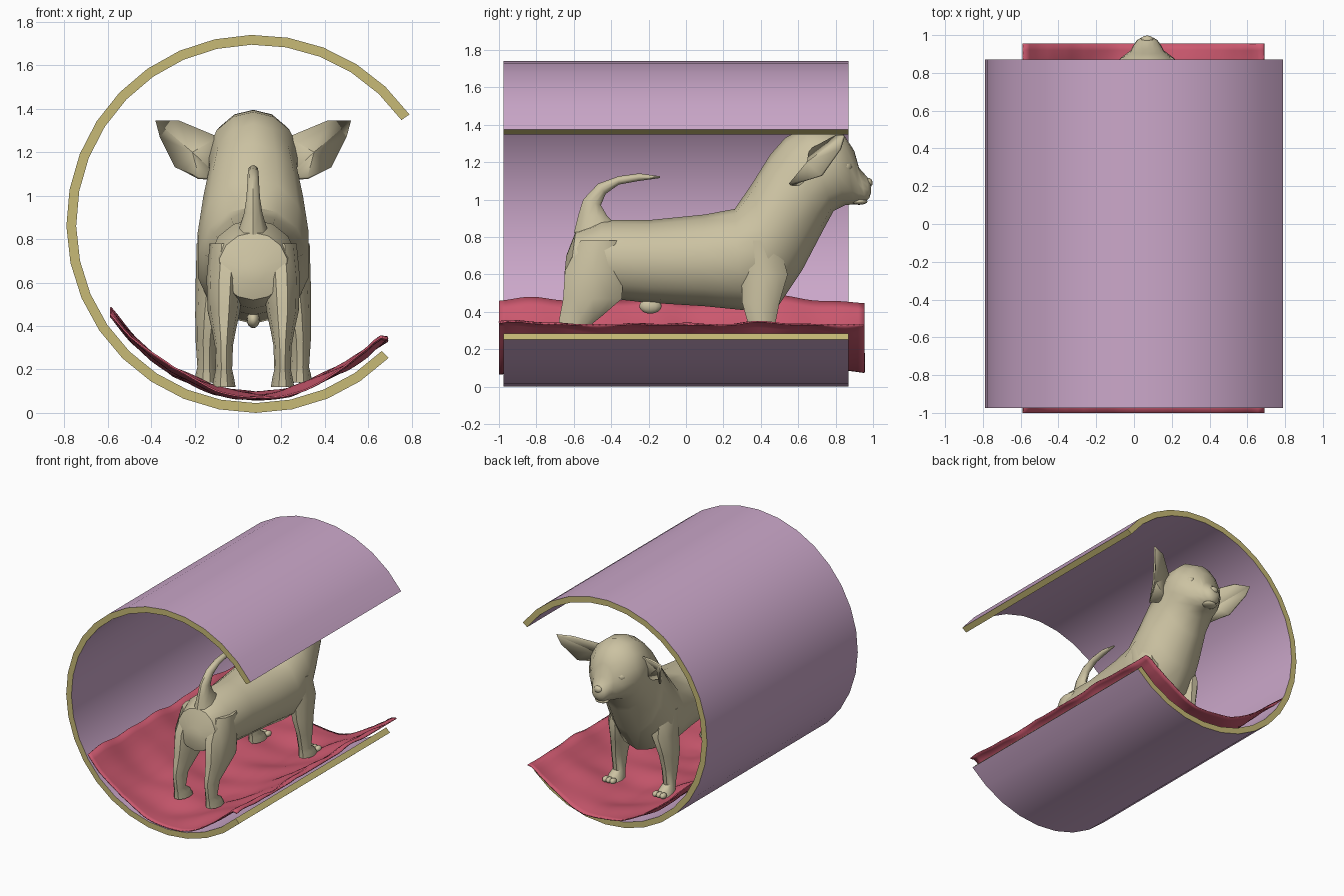
import bpy, bmesh
from math import sin, cos, pi, radians, sqrt
from mathutils import Vector as V

if "Cube" in bpy.data.objects:
    bpy.data.objects.remove(bpy.data.objects["Cube"])

CX, CZ, R, WALL = 0.08, 0.87, 0.87, 0.045   # tube axis and size
DX = 0.07                                   # dog centre line


def material(name, rgb):
    m = bpy.data.materials.new(name)
    m.use_nodes = True
    m.diffuse_color = (*rgb, 1)
    m.node_tree.nodes["Principled BSDF"].inputs["Base Color"].default_value = (*rgb, 1)
    return m


mauve = material("mauve", (0.60, 0.39, 0.59))
straw = material("straw", (0.57, 0.49, 0.18))
rose = material("rose", (0.61, 0.10, 0.16))
cream = material("cream", (0.60, 0.54, 0.36))


def finish(name, bm, mats, angle=40, normals=True):
    if normals:
        bmesh.ops.recalc_face_normals(bm, faces=bm.faces[:])
    me = bpy.data.meshes.new(name)
    bm.to_mesh(me)
    bm.free()
    for m in mats:
        me.materials.append(m)
    me.shade_smooth()
    me.set_sharp_from_angle(angle=radians(angle))
    ob = bpy.data.objects.new(name, me)
    bpy.context.collection.objects.link(ob)
    return ob


def loft(name, rings, sides=14):
    """Skin elliptical rings, each given as centre and two half axes."""
    bm = bmesh.new()
    loops = []
    for c, u, v in rings:
        angles = [2 * pi * i / sides for i in range(sides)]
        loops.append([bm.verts.new(c + u * cos(a) + v * sin(a)) for a in angles])
    for a, b in zip(loops, loops[1:]):
        for i in range(sides):
            j = (i + 1) % sides
            bm.faces.new((a[i], a[j], b[j], b[i]))
    bm.faces.new(loops[0])
    bm.faces.new(loops[-1])
    return finish(name, bm, [cream])


def section(y1, z1, y2, z2, w):
    """Ring across the centre line from a top and a bottom profile point."""
    a, b = V((DX, y1, z1)), V((DX, y2, z2))
    return (a + b) / 2, (a - b) / 2, V((w, 0, 0))


def blob(name, centre, size):
    bm = bmesh.new()
    bmesh.ops.create_uvsphere(bm, u_segments=12, v_segments=8, radius=1)
    for v in bm.verts:
        v.co = V(centre) + V([a * b for a, b in zip(v.co, size)])
    return finish(name, bm, [cream], 80)


# Open tube: mauve inside and out, straw on every cut edge
bm = bmesh.new()
STEPS, START, END = 25, 35.4, 314.8
loops = []
for i in range(STEPS + 1):
    a = radians(START + (END - START) * i / STEPS)
    loops.append([bm.verts.new((CX + r * cos(a), y, CZ + r * sin(a)))
                  for r, y in ((R, -0.975), (R, 0.87), (R - WALL, 0.87), (R - WALL, -0.975))])
for a, b in zip(loops, loops[1:]):
    for i in range(4):
        j = (i + 1) % 4
        bm.faces.new((a[i], a[j], b[j], b[i])).material_index = i % 2
for end in (loops[0], loops[-1]):
    bm.faces.new(end).material_index = 1
finish("tube", bm, [mauve, straw])

# Rumpled blanket lying in the tube
PROFILE = [(-0.59, 0.46), (-0.5, 0.35), (-0.4, 0.26), (-0.3, 0.185), (-0.2, 0.14),
           (-0.1, 0.1), (0, 0.08), (0.1, 0.07), (0.2, 0.08), (0.3, 0.115),
           (0.4, 0.16), (0.5, 0.21), (0.6, 0.28), (0.65, 0.33), (0.69, 0.325)]


def height(x):
    for (xa, za), (xb, zb) in zip(PROFILE, PROFILE[1:]):
        if x <= xb:
            return za + (zb - za) * (x - xa) / (xb - xa)
    return PROFILE[-1][1]


bm = bmesh.new()
NX, NY = 40, 56
grid = []
for i in range(NX + 1):
    x = -0.59 + 1.28 * i / NX
    row = []
    for j in range(NY + 1):
        y = -1 + 1.955 * j / NY
        wave = 0.010 * sin(9 * y + 5 * x) + 0.008 * sin(14 * x - 6 * y) + 0.006 * sin(19 * y - 8 * x)
        floor = CZ - sqrt((R - WALL) ** 2 - (x - CX) ** 2) + 0.012
        row.append(bm.verts.new((x, y, max(height(x) + wave, floor))))
    grid.append(row)
for i in range(NX):
    for j in range(NY):
        bm.faces.new((grid[i][j], grid[i + 1][j], grid[i + 1][j + 1], grid[i][j + 1]))
blanket = finish("blanket", bm, [rose], 60, False)
solid = blanket.modifiers.new("thickness", "SOLIDIFY")
solid.thickness = 0.008
solid.offset = 1

# Dog trunk, neck and head in one skin
loft("dog_body", [section(*s) for s in (
    (-0.64, 0.70, -0.65, 0.60, 0.06),
    (-0.59, 0.83, -0.63, 0.52, 0.16),
    (-0.45, 0.89, -0.48, 0.48, 0.205),
    (-0.20, 0.89, -0.22, 0.45, 0.21),
    (0.10, 0.92, 0.10, 0.43, 0.235),
    (0.26, 0.95, 0.30, 0.41, 0.26),
    (0.35, 1.08, 0.50, 0.44, 0.262),
    (0.45, 1.24, 0.62, 0.62, 0.235),
    (0.53, 1.33, 0.73, 0.83, 0.205),
    (0.63, 1.385, 0.79, 0.94, 0.215),
    (0.75, 1.395, 0.85, 0.97, 0.20),
    (0.845, 1.345, 0.90, 0.975, 0.145),
    (0.90, 1.26, 0.93, 0.98, 0.09),
    (0.925, 1.17, 0.96, 0.99, 0.075),
    (0.965, 1.125, 0.98, 1.01, 0.055),
    (0.985, 1.10, 0.99, 1.04, 0.03))])

# Curled tail
loft("tail", [section(*s) for s in (
    (-0.60, 0.82, -0.34, 0.84, 0.075),
    (-0.575, 0.92, -0.42, 0.91, 0.045),
    (-0.55, 1.00, -0.455, 0.97, 0.033),
    (-0.47, 1.085, -0.43, 1.03, 0.028),
    (-0.36, 1.125, -0.36, 1.08, 0.026),
    (-0.25, 1.14, -0.25, 1.10, 0.022),
    (-0.14, 1.125, -0.14, 1.115, 0.008))], 10)

# Legs: height, y, half length, sideways offset, half width
FRONT = ((0.78, 0.38, 0.12, 0.17, 0.09), (0.60, 0.42, 0.13, 0.185, 0.08),
         (0.45, 0.40, 0.105, 0.205, 0.062), (0.33, 0.405, 0.075, 0.215, 0.05),
         (0.21, 0.41, 0.052, 0.215, 0.042), (0.18, 0.435, 0.075, 0.215, 0.05),
         (0.14, 0.45, 0.09, 0.215, 0.055))
HIND = ((0.78, -0.45, 0.12, 0.12, 0.08), (0.62, -0.49, 0.165, 0.13, 0.085),
        (0.47, -0.50, 0.165, 0.135, 0.075), (0.38, -0.56, 0.12, 0.135, 0.055),
        (0.31, -0.61, 0.08, 0.135, 0.042), (0.20, -0.62, 0.05, 0.135, 0.038),
        (0.165, -0.59, 0.075, 0.135, 0.046), (0.12, -0.575, 0.09, 0.135, 0.054))
# Ear outline around a hollow centre, as offset from the centre line
EAR = ((0.16, 0.66, 1.27), (0.34, 0.80, 1.345), (0.45, 0.84, 1.345), (0.43, 0.82, 1.27),
       (0.36, 0.72, 1.13), (0.25, 0.55, 1.085), (0.15, 0.64, 1.08))
for side, s in (("left", 1), ("right", -1)):
    for part, rings in (("front_leg", FRONT), ("hind_leg", HIND)):
        loft(f"{side}_{part}", [(V((DX + s * off, y, z)), V((w, 0, 0)), V((0, l, 0)))
                                for z, y, l, off, w in rings], 10)
    for k in (-1, 0, 1):
        blob(f"{side}_toe", (DX + s * 0.215 + k * 0.032, 0.53, 0.16), (0.022, 0.03, 0.022))
    bm = bmesh.new()
    rim = [bm.verts.new((DX + s * x, y, z)) for x, y, z in EAR]
    hub = bm.verts.new((DX + s * 0.28, 0.645, 1.2))
    for a, b in zip(rim, rim[1:] + rim[:1]):
        bm.faces.new((a, b, hub))
    ear = finish(f"{side}_ear", bm, [cream], 30)
    ear.modifiers.new("thickness", "SOLIDIFY").thickness = 0.014
    blob(f"{side}_eye", (DX + s * 0.118, 0.845, 1.175), (0.035, 0.042, 0.034))

# Small details
blob("nose", (DX, 0.975, 1.09), (0.034, 0.023, 0.026))
blob("lower_lip", (DX, 0.925, 0.99), (0.055, 0.045, 0.018))
blob("belly_tuft", (DX, -0.19, 0.43), (0.03, 0.06, 0.04))
